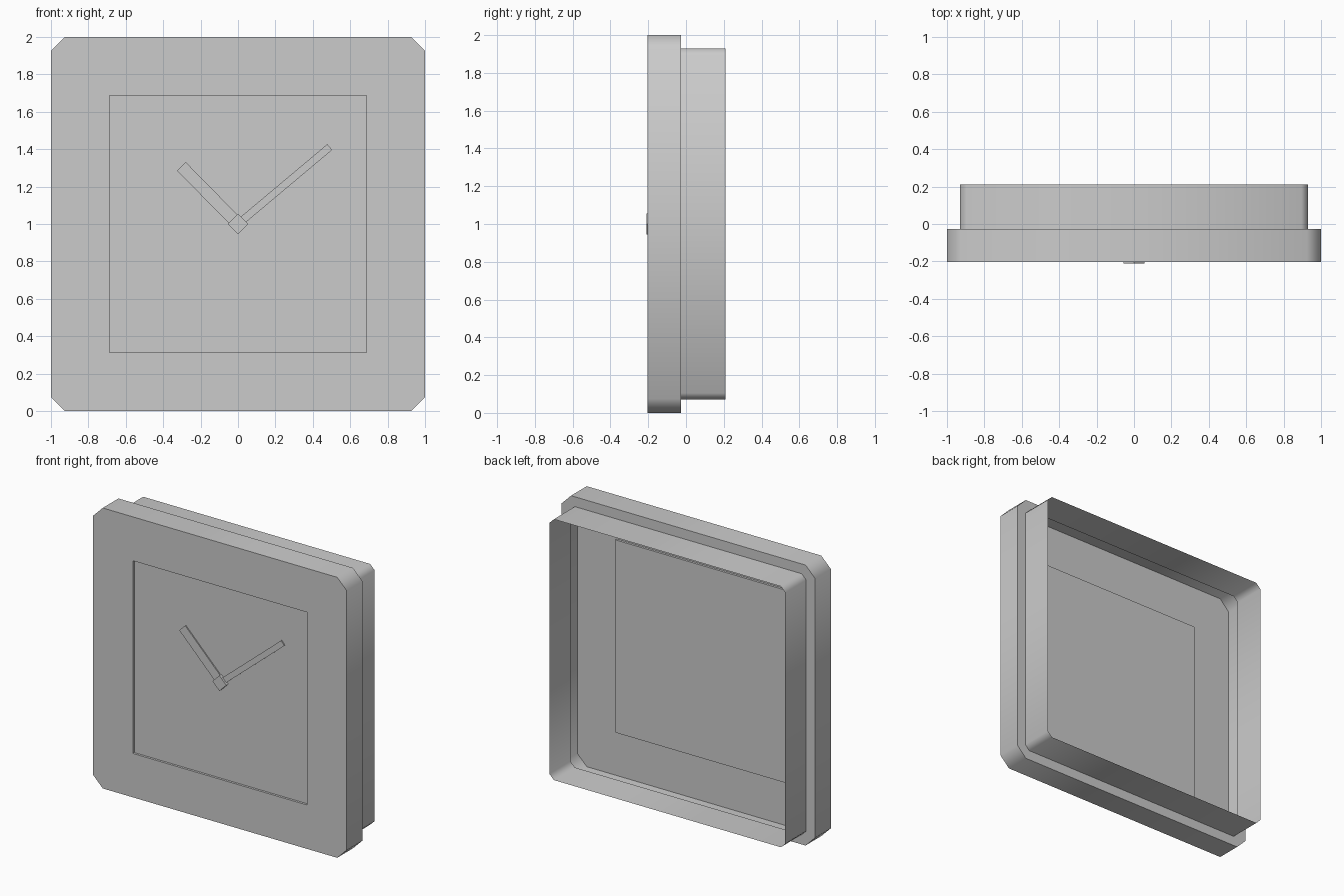
import bpy, bmesh, math
from mathutils import Matrix, Vector

cube = bpy.data.objects.get("Cube")
if cube:
    bpy.data.objects.remove(cube, do_unlink=True)

grey = bpy.data.materials.new("plain grey")
grey.use_nodes = True
colour = (0.6, 0.6, 0.6, 1)
grey.diffuse_color = colour
grey.node_tree.nodes["Principled BSDF"].inputs["Base Color"].default_value = colour

CENTRE = Vector((0, 0, 1))
FRONT, LEDGE, BACK, DIAL = -0.203, -0.026, 0.21, -0.187


def finish(name, bm):
    mesh = bpy.data.meshes.new(name)
    bm.to_mesh(mesh)
    bm.free()
    mesh.materials.append(grey)
    obj = bpy.data.objects.new(name, mesh)
    bpy.context.collection.objects.link(obj)
    bpy.context.view_layer.objects.active = obj
    bpy.ops.object.select_all(action="DESELECT")
    obj.select_set(True)
    bpy.ops.object.shade_smooth_by_angle(angle=math.radians(60))
    return obj


def corner_cut_loop(bm, half, cut, y):
    """Square outline with its corners cut off, counter-clockwise from the front."""
    points = []
    for sx, sz in ((1, 1), (-1, 1), (-1, -1), (1, -1)):
        pair = [(sx * half, sz * (half - cut)), (sx * (half - cut), sz * half)]
        points += pair if sx == sz else pair[::-1]
    return [bm.verts.new(CENTRE + Vector((x, y, z))) for x, z in points]


def shell(name, profile):
    """Thin open shell joining successive outlines (half width, corner cut, y)."""
    bm = bmesh.new()
    loops = [corner_cut_loop(bm, *step) for step in profile]
    for a, b in zip(loops, loops[1:]):
        for i in range(8):
            j = (i + 1) % 8
            bm.faces.new((a[i], b[i], b[j], a[j]))
    # Uncut corners collapse to single points
    bmesh.ops.remove_doubles(bm, verts=bm.verts, dist=0.0001)
    return finish(name, bm)


def slab(name, width, start, end, angle, y0, y1):
    """Box on the dial running from start to end along a direction."""
    bm = bmesh.new()
    bmesh.ops.create_cube(bm, size=1)
    bmesh.ops.scale(bm, vec=(end - start, y1 - y0, width), verts=bm.verts)
    bmesh.ops.translate(bm, vec=((start + end) / 2, (y0 + y1) / 2, 0), verts=bm.verts)
    turn = Matrix.Rotation(-math.radians(angle), 4, "Y")
    bmesh.ops.transform(bm, matrix=Matrix.Translation(CENTRE) @ turn, verts=bm.verts)
    return finish(name, bm)


# Front frame: recess wall, face, outer rim and rear ledge
shell("front_frame", [(0.687, 0, DIAL), (0.687, 0, FRONT), (1, 0.075, FRONT),
                      (1, 0.075, LEDGE), (0.93, 0.035, LEDGE)])

# Back casing: smaller rim, open at the rear
shell("back_casing", [(0.93, 0.035, LEDGE), (0.93, 0.035, BACK)])

# Dial closing the recess
bm = bmesh.new()
bmesh.ops.create_grid(bm, x_segments=1, y_segments=1, size=0.687)
bmesh.ops.transform(bm, verts=bm.verts, matrix=Matrix.Translation(
    CENTRE + Vector((0, DIAL, 0))) @ Matrix.Rotation(math.pi / 2, 4, "X"))
finish("dial", bm)

# Hands and hub
slab("hour_hand", 0.065, 0, 0.432, 134.5, DIAL - 0.009, DIAL - 0.001)
slab("minute_hand", 0.04, 0, 0.64, 40, DIAL - 0.009, DIAL - 0.001)
slab("hub", 0.078, -0.039, 0.039, 45, -0.21, DIAL)
